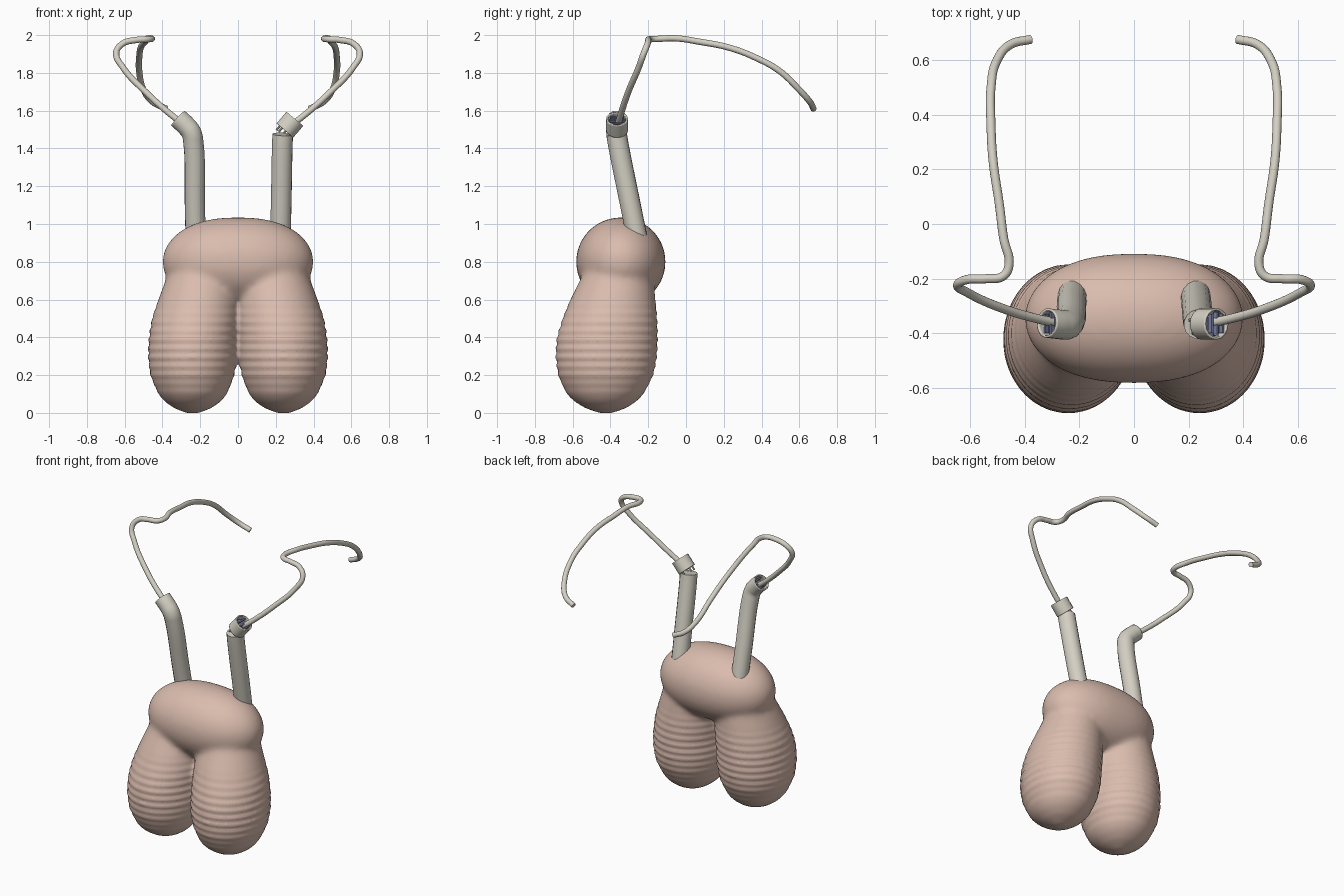
import bpy, bmesh, math
from mathutils import Vector, Matrix

if "Cube" in bpy.data.objects:
    bpy.data.objects.remove(bpy.data.objects["Cube"])


def material(name, rgb):
    m = bpy.data.materials.new(name)
    m.diffuse_color = (*rgb, 1)
    m.use_nodes = True
    m.node_tree.nodes["Principled BSDF"].inputs["Base Color"].default_value = m.diffuse_color
    return m


skin = material("dusty_pink", (0.70, 0.50, 0.42))
grey = material("warm_grey", (0.66, 0.63, 0.55))
slate = material("slate_blue", (0.22, 0.24, 0.40))


def add_object(name, bm, mat):
    me = bpy.data.meshes.new(name)
    bm.normal_update()
    bm.to_mesh(me)
    bm.free()
    me.materials.append(mat)
    ob = bpy.data.objects.new(name, me)
    bpy.context.collection.objects.link(ob)
    return ob


def smooth(ob, angle=40):
    bpy.ops.object.select_all(action='DESELECT')
    ob.select_set(True)
    bpy.context.view_layer.objects.active = ob
    bpy.ops.object.shade_smooth_by_angle(angle=math.radians(angle))


def evaluated(ob):
    dg = bpy.context.evaluated_depsgraph_get()
    return bpy.data.meshes.new_from_object(ob.evaluated_get(dg))


# Pipe swept along a smooth path through the given points
def pipe(name, points, radius, caps, wall=0.0):
    cu = bpy.data.curves.new(name + "_path", 'CURVE')
    cu.dimensions = '3D'
    cu.bevel_depth = radius
    cu.bevel_resolution = 6
    cu.resolution_u = 8
    cu.use_fill_caps = caps
    sp = cu.splines.new('BEZIER')
    sp.bezier_points.add(len(points) - 1)
    for bp, p in zip(sp.bezier_points, points):
        bp.co = p
        bp.handle_left_type = bp.handle_right_type = 'AUTO'
    tmp = bpy.data.objects.new(name + "_path", cu)
    bpy.context.collection.objects.link(tmp)
    bpy.context.view_layer.update()
    me = evaluated(tmp)
    bpy.data.objects.remove(tmp)
    bm = bmesh.new()
    bm.from_mesh(me)
    bmesh.ops.remove_doubles(bm, verts=bm.verts, dist=1e-5)
    bmesh.ops.recalc_face_normals(bm, faces=bm.faces)
    ob = add_object(name, bm, grey)
    ob.data.materials.clear()
    ob.data.materials.append(grey)
    if wall:
        mod = ob.modifiers.new("wall", 'SOLIDIFY')
        mod.thickness = wall
    smooth(ob)
    return ob


# Body: rounded torso plus two lofted lobes, fused by remeshing
bm = bmesh.new()
torso = bmesh.ops.create_uvsphere(bm, u_segments=64, v_segments=32, radius=1)["verts"]
for v in torso:
    x = math.copysign(abs(v.co.x) ** 0.85, v.co.x)
    v.co = (0.40 * x, -0.345 + 0.237 * v.co.y, 0.80 + 0.235 * v.co.z)

# lobe rows: z, centre x, radius x, centre y, radius y
ROWS = [(-0.003, .24, .03, -.425, .03), (.025, .24, .10, -.425, .11),
        (.06, .24, .15, -.427, .165), (.1, .24, .183, -.428, .205),
        (.2, .242, .224, -.425, .254), (.3, .24, .237, -.422, .269),
        (.4, .237, .235, -.417, .268), (.5, .225, .231, -.403, .251),
        (.6, .21, .212, -.387, .226), (.7, .195, .19, -.367, .196),
        (.85, .18, .15, -.35, .14)]
N = 48
for side in (-1, 1):
    rings = []
    for z, cx, rx, cy, ry in ROWS:
        rings.append([bm.verts.new((side * (cx + rx * math.cos(2 * math.pi * i / N)),
                                    cy + ry * math.sin(2 * math.pi * i / N), z))
                      for i in range(N)])
    faces = [bm.faces.new(rings[0]), bm.faces.new(rings[-1])]
    for a, b in zip(rings, rings[1:]):
        for i in range(N):
            j = (i + 1) % N
            faces.append(bm.faces.new((a[i], a[j], b[j], b[i])))
    bmesh.ops.recalc_face_normals(bm, faces=faces)
body = add_object("body", bm, skin)
rm = body.modifiers.new("fuse", 'REMESH')
rm.mode = 'VOXEL'
rm.voxel_size = 0.013
sm = body.modifiers.new("soften", 'SMOOTH')
sm.factor = 0.5
sm.iterations = 22
bpy.context.view_layer.update()
fused = evaluated(body)
body.modifiers.clear()
body.data = fused
fused.materials.clear()
fused.materials.append(skin)

# Shallow horizontal ribs round the lower lobes
bm = bmesh.new()
bm.from_mesh(fused)
bm.normal_update()
for v in bm.verts:
    z = v.co.z
    if 0.08 < z < 0.62:
        fade = math.sin(math.pi * (z - 0.08) / 0.54)
        side_on = 1 - abs(v.normal.z)
        v.co += v.normal * 0.004 * fade * side_on * math.sin(2 * math.pi * z / 0.047)
for f in bm.faces:
    f.material_index = 0
bm.to_mesh(fused)
bm.free()
smooth(body, 80)

# Upright tubes: the left one bends into its mouth, the right one stops short
pipe("left_tube", [(-.222, -.243, .85), (-.228, -.29, 1.08), (-.236, -.36, 1.43),
                   (-.248, -.369, 1.485), (-.275, -.367, 1.52), (-.318, -.362, 1.56)],
     0.054, False, 0.008)
pipe("right_tube", [(.222, -.243, .85), (.228, -.29, 1.08), (.235, -.36, 1.43),
                    (.237, -.367, 1.475)], 0.055, True)

# Loose collar over the gap on the right
pipe("right_collar", [(.248, -.365, 1.495), (.275, -.365, 1.526), (.301, -.365, 1.557)],
     0.058, False, 0.009)

# Small prongs bridging the gap
AXIS = Vector((0.65, 0, 0.76)).normalized()
U = Vector((0, 1, 0))
W = AXIS.cross(U)
bm = bmesh.new()
for k in range(5):
    a = 2 * math.pi * k / 5
    c = Vector((.250, -.365, 1.490)) + 0.042 * (math.cos(a) * U + math.sin(a) * W)
    rot = AXIS.to_track_quat('Z', 'Y').to_matrix().to_4x4()
    bmesh.ops.create_cone(bm, cap_ends=True, segments=8, radius1=.006, radius2=.006,
                          depth=.05, matrix=Matrix.Translation(c) @ rot)
add_object("collar_prongs", bm, grey)

# Grille inside each tube mouth: a backing disc and a few bars
for side, name in ((-1, "left_grille"), (1, "right_grille")):
    axis = Vector((side * 0.65, 0, 0.76)).normalized()
    rot = axis.to_track_quat('Z', 'Y').to_matrix().to_4x4()
    base = Matrix.Translation((side * .300, -.364, 1.545)) @ rot
    bm = bmesh.new()
    bmesh.ops.create_cone(bm, cap_ends=True, segments=24, radius1=.046, radius2=.046,
                          depth=.006, matrix=base @ Matrix.Translation((0, 0, -.02)))
    for off in (-.026, 0, .026):
        length = 1.9 * math.sqrt(.045 ** 2 - off ** 2)
        bmesh.ops.create_cube(bm, size=1, matrix=base @ Matrix.Translation((0, off, 0))
                              @ Matrix.Diagonal((length, .008, .02, 1)))
    add_object(name, bm, slate)

# Long bent wires rising from the mouths and sweeping to the back
WIRE = [(.262, -.365, 1.51), (.35, -.347, 1.575), (.49, -.305, 1.70), (.61, -.25, 1.83),
        (.645, -.223, 1.905), (.61, -.203, 1.955), (.54, -.2, 1.974),
        (.478, -.19, 1.978), (.457, -.15, 1.98), (.476, -.055, 1.983),
        (.492, .07, 1.965), (.515, .23, 1.933), (.523, .37, 1.88),
        (.523, .495, 1.81), (.50, .60, 1.71), (.45, .657, 1.645), (.378, .675, 1.61)]
for side, name in ((-1, "left_wire"), (1, "right_wire")):
    pipe(name, [(side * x, y, z) for x, y, z in WIRE], 0.0165, True)
